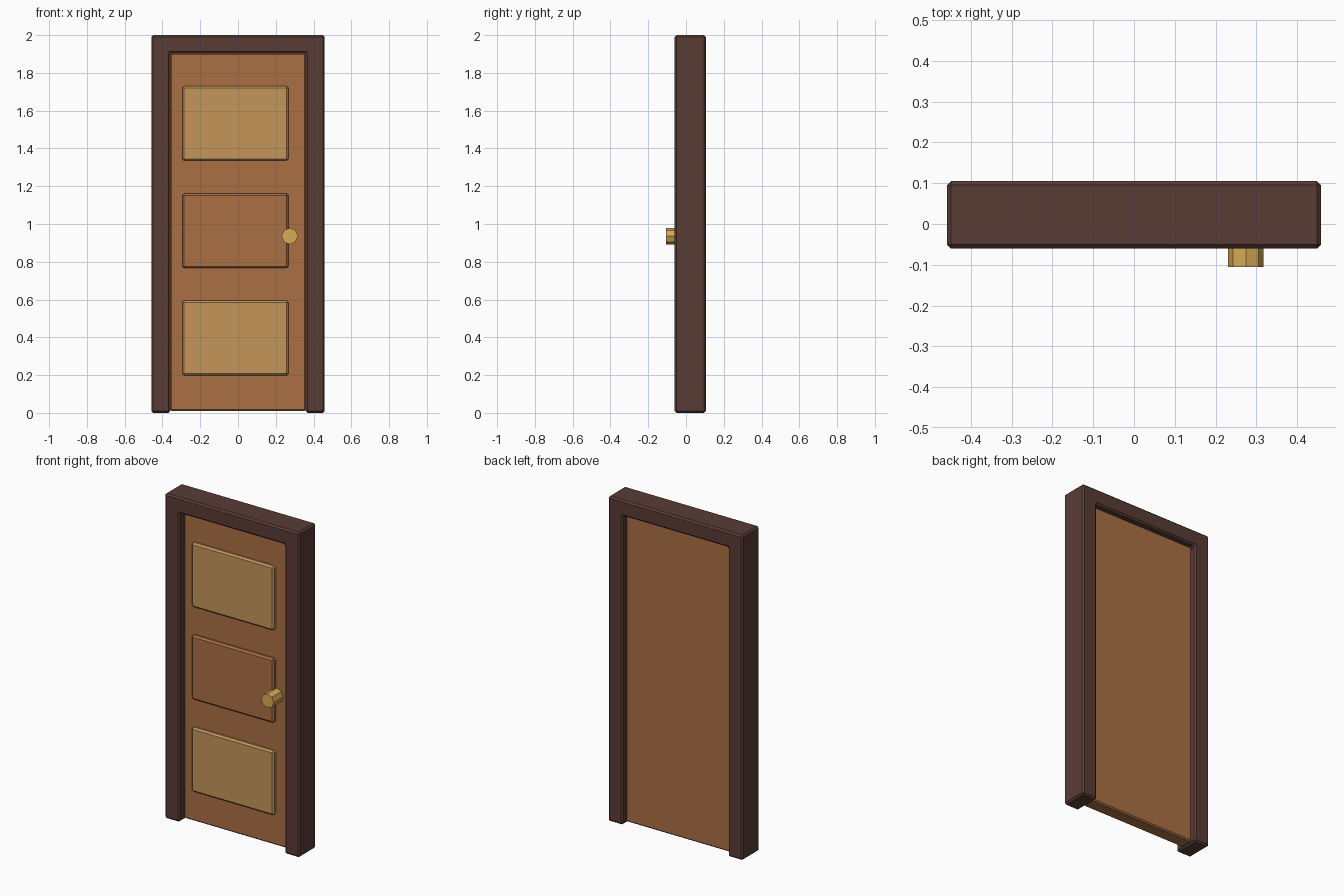
import bpy, bmesh, math
from mathutils import Matrix

if "Cube" in bpy.data.objects:
    bpy.data.objects.remove(bpy.data.objects["Cube"], do_unlink=True)


def material(name, hex_code):
    srgb = [int(hex_code[i:i + 2], 16) / 255 for i in (0, 2, 4)]
    colour = [c / 12.92 if c < 0.04 else ((c + 0.055) / 1.055) ** 2.4 for c in srgb] + [1]
    mat = bpy.data.materials.new(name)
    mat.use_nodes = True
    mat.diffuse_color = colour
    mat.node_tree.nodes["Principled BSDF"].inputs["Base Color"].default_value = colour
    return mat


dark_wood = material("dark_wood", "593C35")
door_wood = material("door_wood", "AB6F44")
tan_wood = material("tan_wood", "C5955A")
brass = material("brass", "D8AA56")


def finish(name, bm, mat, bevel=0):
    bmesh.ops.recalc_face_normals(bm, faces=bm.faces)
    mesh = bpy.data.meshes.new(name)
    bm.to_mesh(mesh)
    bm.free()
    mesh.materials.append(mat)
    obj = bpy.data.objects.new(name, mesh)
    bpy.context.collection.objects.link(obj)
    if bevel:
        mod = obj.modifiers.new("chamfer", "BEVEL")
        mod.width = bevel
        mod.segments = 1
    return obj


def extrude_outline(name, points, y_front, y_back, mat, bevel):
    """Extrude an x/z outline from front to back, with chamfered edges."""
    bm = bmesh.new()
    face = bm.faces.new([bm.verts.new((x, y_front, z)) for x, z in points])
    result = bmesh.ops.extrude_face_region(bm, geom=[face])
    verts = [v for v in result["geom"] if isinstance(v, bmesh.types.BMVert)]
    bmesh.ops.translate(bm, verts=verts, vec=(0, y_back - y_front, 0))
    return finish(name, bm, mat, bevel)


def slab(name, x0, x1, z0, z1, y_front, y_back, mat, bevel):
    outline = [(x0, z0), (x1, z0), (x1, z1), (x0, z1)]
    return extrude_outline(name, outline, y_front, y_back, mat, bevel)


# Frame: one arch of two jambs and a lintel
outer, inner, lintel = 0.459, 0.358, 1.902
right_half = [(-inner, lintel), (-inner, 0), (-outer, 0), (-outer, 2)]
left_half = [(-x, z) for x, z in reversed(right_half)]
extrude_outline("door_frame", right_half + left_half, -0.06, 0.105, dark_wood, 0.01)

# Door leaf
slab("door_leaf", -0.36, 0.36, 0.01, 1.906, -0.014, 0.071, door_wood, 0.008)

# Raised panels
for name, z, mat in (("lower_panel", 0.396, tan_wood),
                     ("middle_panel", 0.964, door_wood),
                     ("upper_panel", 1.533, tan_wood)):
    slab(name, -0.295, 0.267, z - 0.198, z + 0.198, -0.035, 0.01, mat, 0.01)

# Eight-sided knob
bm = bmesh.new()
bmesh.ops.create_cone(bm, cap_ends=True, segments=8, radius1=0.0435, radius2=0.0435,
                      depth=0.1, matrix=Matrix.Translation((0.274, -0.055, 0.936))
                      @ Matrix.Rotation(math.pi / 2, 4, "X"))
finish("door_knob", bm, brass)
